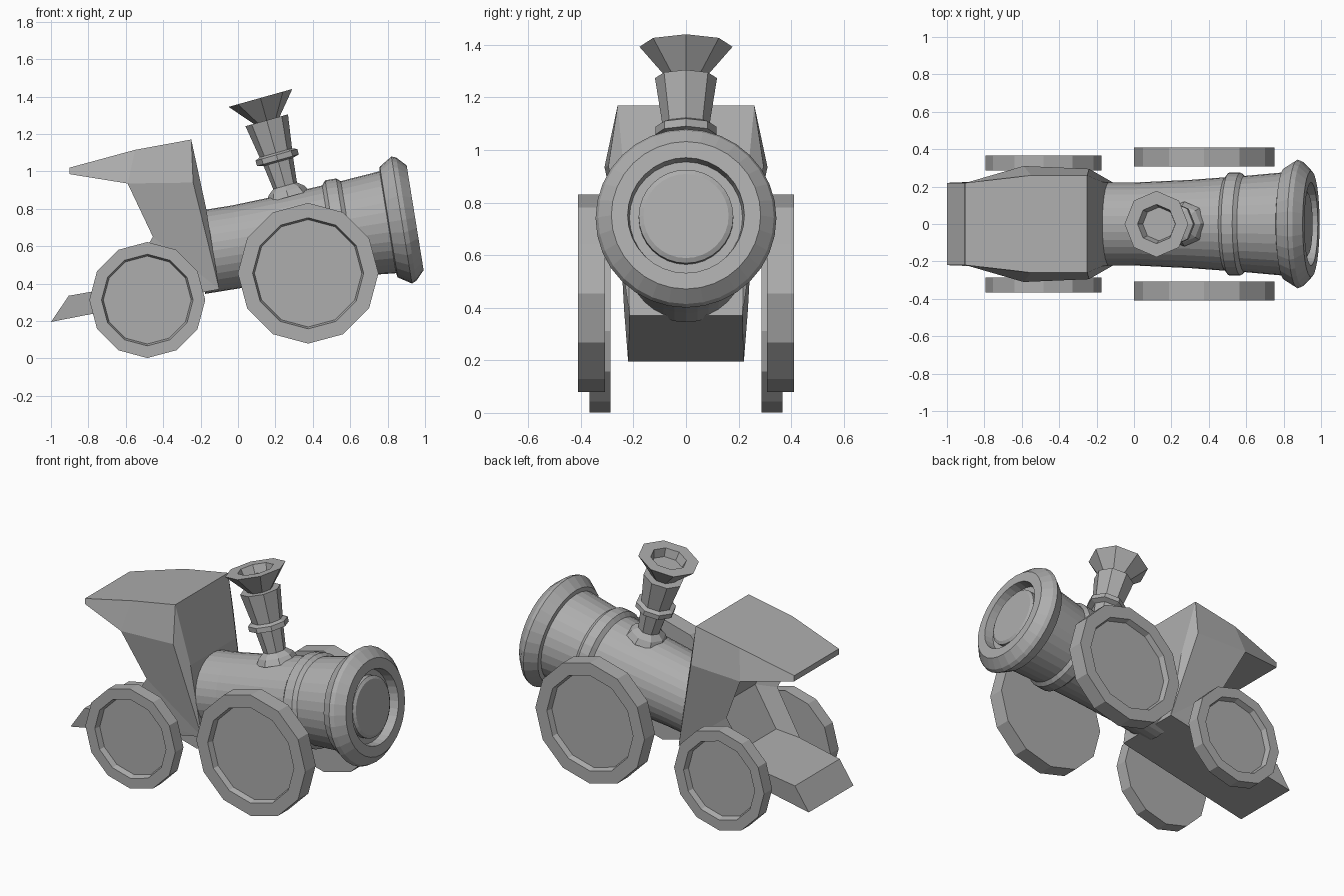
import bpy, bmesh, math
from mathutils import Vector

if "Cube" in bpy.data.objects:
    bpy.data.objects.remove(bpy.data.objects["Cube"])

grey = bpy.data.materials.new("grey")
grey.diffuse_color = (0.42, 0.42, 0.42, 1)
grey.use_nodes = True
grey.node_tree.nodes["Principled BSDF"].inputs["Base Color"].default_value = grey.diffuse_color


def finish(bm, name):
    bmesh.ops.recalc_face_normals(bm, faces=bm.faces)
    mesh = bpy.data.meshes.new(name)
    bm.to_mesh(mesh)
    bm.free()
    mesh.materials.append(grey)
    ob = bpy.data.objects.new(name, mesh)
    bpy.context.collection.objects.link(ob)
    return ob


def lathe(name, profile, origin, axis, sides):
    """Revolve (radius, distance along axis) points, capping both ends."""
    bm = bmesh.new()
    o, a = Vector(origin), Vector(axis).normalized()
    # u lies in the side plane for the boiler and stack, upright for wheels
    u = Vector((0, 1, 0)) if abs(a.y) < 0.5 else Vector((0, 0, 1))
    v = a.cross(u)
    rings = []
    for r, s in profile:
        rings.append([bm.verts.new(o + a * s + r * (u * math.cos(t) + v * math.sin(t)))
                      for t in (2 * math.pi * i / sides for i in range(sides))])
    for p, q in zip(rings, rings[1:]):
        for i in range(sides):
            j = (i + 1) % sides
            bm.faces.new((p[i], p[j], q[j], q[i]))
    bm.faces.new(rings[0])
    bm.faces.new(rings[-1])
    return finish(bm, name)


# Boiler: tilted barrel with a band and flared, recessed front
lathe("boiler", [
    (0.222, -1.10), (0.222, -0.88), (0.236, -0.58), (0.25, -0.39),
    (0.275, -0.37), (0.275, -0.31), (0.257, -0.288), (0.276, -0.075),
    (0.30, -0.07), (0.344, 0.0), (0.334, 0.025), (0.284, 0.073),
    (0.222, 0.073), (0.215, 0.015), (0.18, 0.015), (0.18, 0.045), (0.162, 0.055)],
    (0.875, 0, 0.74), (0.987, 0, 0.16), 32)

# Smokestack: eight-sided, leaning back, with collar and flared hollow cap
lathe("smokestack", [
    (0.12, -0.55), (0.10, -0.515), (0.066, -0.488), (0.082, -0.355),
    (0.116, -0.346), (0.116, -0.316), (0.09, -0.305), (0.118, -0.124),
    (0.072, -0.124), (0.177, 0.0), (0.105, 0.0), (0.09, -0.05)],
    (0.12, 0, 1.3925), (-0.27, 0, 0.963), 8)

# Wheels: twelve-sided discs, dished on the outside
for name, x, z, r, ri, y0, y1 in (("front_wheel", 0.375, 0.455, 0.376, 0.297, 0.308, 0.41),
                                  ("rear_wheel", -0.485, 0.312, 0.31, 0.245, 0.287, 0.367)):
    for side, label in ((-1, "right"), (1, "left")):
        lathe(f"{name}_{label}", [(r, y0), (r, y1), (ri, y1), (ri - 0.01, y1 - 0.035)],
              (x, 0, z), (0, side, 0), 12)

# Cab with roof and rear footplate: side outline (x, half width, z)
outline = [(-0.25, 0.26, 1.17), (-0.55, 0.26, 1.115), (-0.9, 0.22, 1.02),
           (-0.9, 0.22, 0.985), (-0.59, 0.31, 0.935), (-0.455, 0.25, 0.65),
           (-0.62, 0.235, 0.385), (-0.905, 0.22, 0.335), (-1.0, 0.22, 0.195),
           (-0.1, 0.215, 0.37), (-0.17, 0.225, 0.80), (-0.24, 0.295, 0.94)]
panels = [(0, 1, 4, 11), (1, 2, 3, 4), (11, 4, 5, 9), (5, 6, 9), (6, 7, 8, 9),
          (0, 11, 10), (11, 9, 10)]
bm = bmesh.new()
L, R = [[bm.verts.new((x, s * w, z)) for x, w, z in outline] for s in (1, -1)]
for side in (L, R):
    for p in panels:
        bm.faces.new([side[i] for i in p])
across = [bm.faces.new((L[i], L[(i + 1) % 11], R[(i + 1) % 11], R[i])) for i in range(11)]
bmesh.ops.recalc_face_normals(bm, faces=bm.faces)
# recessed cab opening at the back
bmesh.ops.inset_region(bm, faces=[across[4], across[5]], thickness=0.05, depth=0)
for v in {v for f in (across[4], across[5]) for v in f.verts}:
    v.co.x += 0.12
finish(bm, "cab")
